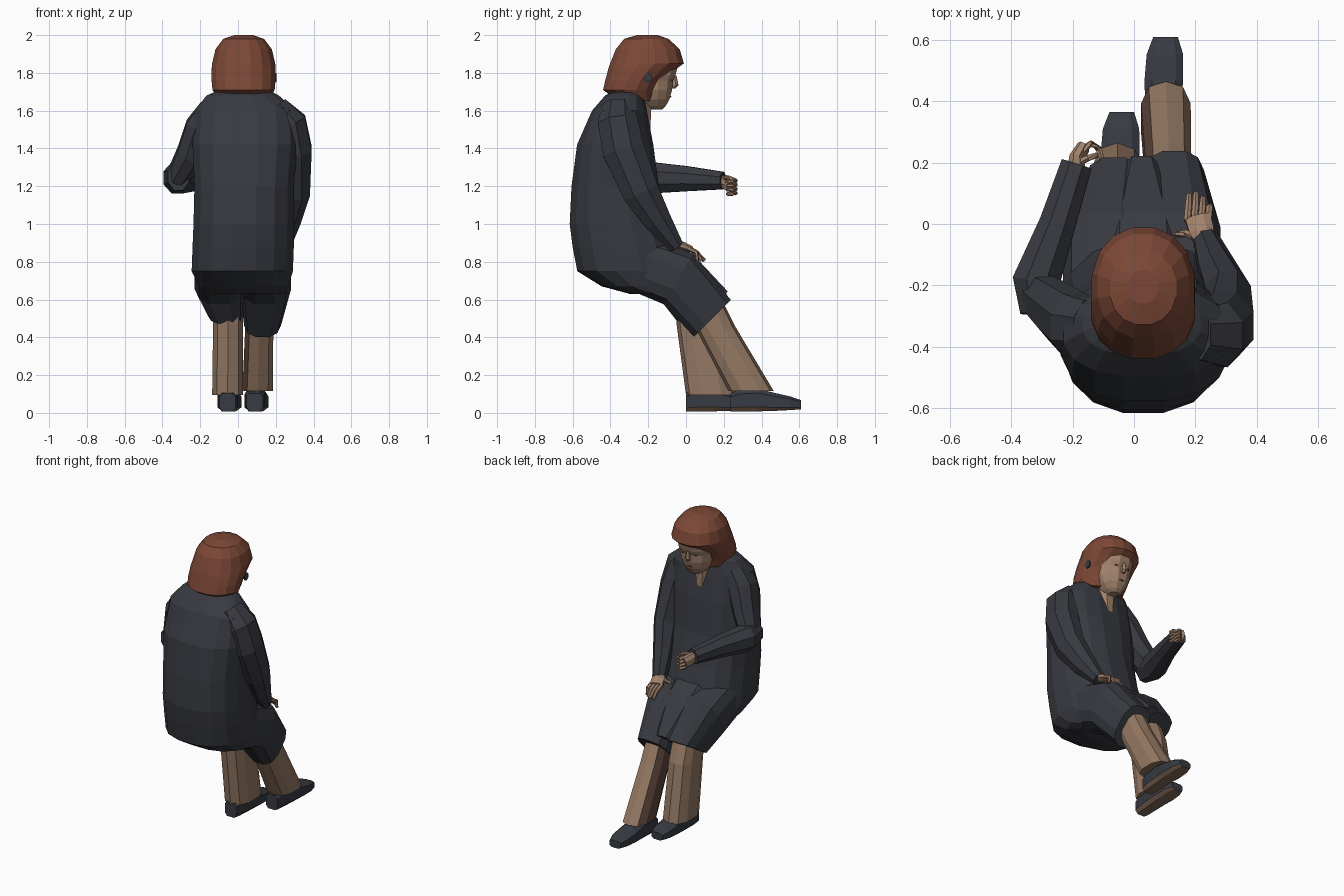
import bpy, bmesh, math
from mathutils import Vector as V


def material(name, rgb):
    m = bpy.data.materials.new(name)
    m.diffuse_color = (*rgb, 1)
    return m


COAT = material("charcoal coat", (0.040, 0.042, 0.052))
HAIR = material("auburn hair", (0.20, 0.064, 0.037))
TAN = material("tan trousers", (0.30, 0.19, 0.125))
FOLD = material("dark brown trouser fold", (0.11, 0.06, 0.043))
SKIN = material("skin", (0.36, 0.225, 0.15))
SHOE = material("dark shoe", (0.038, 0.043, 0.054))
SOLE = material("brown sole", (0.22, 0.14, 0.10))
DARK = material("dark detail", (0.13, 0.07, 0.055))


def loft(name, rings, mat, n=12, power=2.0, mat2=None, rule=None):
    """Skin rings given as (centre, half-axis a, half-axis b)."""
    bm = bmesh.new()
    rows = []
    for c, a, b in rings:
        row = []
        for i in range(n):
            t = 2 * math.pi * (i + 0.5) / n
            ct, st = math.cos(t), math.sin(t)
            p = math.copysign(abs(ct) ** (2 / power), ct)
            q = math.copysign(abs(st) ** (2 / power), st)
            row.append(bm.verts.new(V(c) + V(a) * p + V(b) * q))
        rows.append(row)
    for r0, r1 in zip(rows, rows[1:]):
        for i in range(n):
            bm.faces.new((r0[i], r0[(i + 1) % n], r1[(i + 1) % n], r1[i]))
    bm.faces.new(rows[0])
    bm.faces.new(rows[-1])
    bmesh.ops.recalc_face_normals(bm, faces=bm.faces)
    if rule:  # faces picked by direction or height take the second colour
        for f in bm.faces:
            f.material_index = int(rule(f))
    me = bpy.data.meshes.new(name)
    bm.to_mesh(me)
    bm.free()
    me.materials.append(mat)
    if mat2:
        me.materials.append(mat2)
    ob = bpy.data.objects.new(name, me)
    bpy.context.collection.objects.link(ob)
    return ob


def stack(name, rows, mat, n=12, power=2.3, mat2=None, rule=None):
    """Horizontal rings (z, x0, x1, y0, y1)."""
    return loft(name, [(((x0 + x1) / 2, (y0 + y1) / 2, z), ((x1 - x0) / 2, 0, 0), (0, (y1 - y0) / 2, 0))
                       for z, x0, x1, y0, y1 in rows], mat, n, power, mat2, rule)


def tube(name, pts, mat, n=8):
    """Tube through (x, y, z, side radius, other radius)."""
    ps = [V(p[:3]) for p in pts]
    rings = []
    for i, p in enumerate(pts):
        t = (ps[min(i + 1, len(ps) - 1)] - ps[max(i - 1, 0)]).normalized()
        a = (V((1, 0, 0)) - t * t.x).normalized()
        rings.append((ps[i], a * p[3], t.cross(a) * p[4]))
    return loft(name, rings, mat, n)


# Coat body
stack("coat_body", [
    (1.715, -0.09, 0.15, -0.37, -0.235), (1.68, -0.17, 0.22, -0.43, -0.22),
    (1.6, -0.235, 0.31, -0.50, -0.205), (1.42, -0.245, 0.32, -0.58, -0.17),
    (1.2, -0.235, 0.30, -0.61, -0.14), (1.0, -0.24, 0.30, -0.62, -0.09),
    (0.88, -0.245, 0.30, -0.605, -0.05), (0.75, -0.25, 0.295, -0.58, -0.02),
    (0.67, -0.21, 0.27, -0.45, -0.02), (0.63, -0.18, 0.25, -0.30, -0.02)], COAT, 16, 2.35)

# Coat skirt over each thigh, rings tilted along the legs
for side, mid, end, hem in (("left", -0.095, -0.065, ((0.09, 0.55), (0.13, 0.08))),
                            ("right", 0.145, 0.13, ((0.14, 0.50), (0.10, 0.10)))):
    (hy, hz), (vy, vz) = hem
    loft("coat_skirt_" + side, [
        ((mid, -0.32, 0.815), (0.14, 0, 0), (0, 0.07, 0.13)),
        ((mid, -0.04, 0.71), (0.14, 0, 0), (0, 0.08, 0.138)),
        ((end, hy, hz), (0.10, 0, 0), (0, vy, vz))], COAT, 12, 2.8)
# Cloth spanning the lap between the thighs
loft("coat_lap", [((0.03, -0.2, 0.84), (0.16, 0, 0), (0, 0.06, 0.12)),
                  ((0.03, -0.02, 0.73), (0.14, 0, 0), (0, 0.06, 0.115)),
                  ((0.025, 0.16, 0.595), (0.06, 0, 0), (0, 0.065, 0.05))], COAT, 8, 3)

# Sleeves
tube("sleeve_right", [(0.20, -0.36, 1.62, 0.07, 0.09), (0.27, -0.36, 1.535, 0.10, 0.115),
                      (0.298, -0.33, 1.39, 0.10, 0.12), (0.307, -0.24, 1.17, 0.08, 0.105),
                      (0.27, -0.15, 1.02, 0.065, 0.078), (0.235, -0.05, 0.88, 0.044, 0.042)], COAT)
tube("sleeve_left_upper", [(-0.14, -0.34, 1.61, 0.07, 0.10), (-0.195, -0.33, 1.51, 0.09, 0.115),
                           (-0.25, -0.285, 1.37, 0.08, 0.105), (-0.325, -0.225, 1.24, 0.062, 0.08)], COAT)
tube("sleeve_left_forearm", [(-0.315, -0.29, 1.25, 0.06, 0.078), (-0.32, -0.19, 1.245, 0.083, 0.09),
                             (-0.25, 0.0, 1.24, 0.064, 0.072), (-0.187, 0.195, 1.23, 0.055, 0.05)], COAT)

# Trousers, the right one with a dark fold along its inner side
stack("trouser_left", [(0.6, -0.13, 0.03, -0.06, 0.15), (0.47, -0.135, 0.03, -0.05, 0.20),
                       (0.095, -0.14, 0.03, 0.0, 0.265)], TAN, 10, 2.6)
stack("trouser_right", [(0.6, 0.04, 0.19, 0.0, 0.19), (0.45, 0.035, 0.19, 0.05, 0.265),
                        (0.115, 0.02, 0.188, 0.225, 0.465)], TAN, 10, 2.6,
      FOLD, lambda f: f.normal.x < -0.8)


# Shoes: heel to toe sections with brown soles
def shoe(name, x, heel, length):
    rows = [(0, 0.045, 0.10), (0.12, 0.055, 0.12), (0.4, 0.06, 0.125),
            (0.62, 0.066, 0.10), (0.85, 0.062, 0.075), (1, 0.042, 0.05)]
    loft(name, [((x + 0.015 * t, heel + length * t, 0.006 + 0.022 * t * t + h / 2 - 0.01 * t),
                 (w, 0, 0), (0, 0, h / 2)) for t, w, h in rows], SHOE, 8, 3.6,
         SOLE, lambda f: f.normal.z < -0.6)


shoe("shoe_left", -0.055, 0.0, 0.365)
shoe("shoe_right", 0.088, 0.235, 0.375)

# Head, neck and collar opening
stack("neck", [(1.5, -0.01, 0.07, -0.30, -0.185), (1.6, -0.03, 0.10, -0.32, -0.18),
               (1.72, -0.04, 0.10, -0.32, -0.15)], SKIN, 8)
stack("face", [(1.85, -0.08, 0.14, -0.3, -0.035), (1.79, -0.085, 0.145, -0.3, -0.052),
               (1.76, -0.08, 0.14, -0.3, -0.066), (1.71, -0.075, 0.135, -0.3, -0.07),
               (1.66, -0.055, 0.115, -0.28, -0.085), (1.625, -0.025, 0.085, -0.24, -0.105),
               (1.607, 0.0, 0.06, -0.2, -0.125)], SKIN, 12)
stack("nose", [(1.785, 0.022, 0.038, -0.1, -0.05), (1.735, 0.012, 0.048, -0.1, -0.04),
               (1.718, 0.018, 0.042, -0.1, -0.055)], SKIN, 6)
stack("mouth", [(1.677, 0.005, 0.055, -0.12, -0.075), (1.671, 0.005, 0.055, -0.12, -0.078)], DARK, 8)
for s in (-1, 1):
    x = 0.03 + s * 0.043
    stack("eye", [(1.766, x - 0.013, x + 0.013, -0.1, -0.066),
                  (1.758, x - 0.013, x + 0.013, -0.1, -0.069)], DARK, 6)
# Dark ear patch in the hair
loft("ear_patch", [((x, -0.2, 1.775), (0, 0.022, 0), (0, 0, 0.026)) for x in (0.195, 0.204)], SHOE, 8)

# Bobbed hair, cut back around the face
stack("hair", [(2.0, -0.02, 0.08, -0.26, -0.15), (1.98, -0.08, 0.14, -0.33, -0.09),
               (1.925, -0.122, 0.182, -0.375, -0.03), (1.85, -0.14, 0.2, -0.405, -0.008),
               (1.82, -0.143, 0.202, -0.415, -0.05), (1.76, -0.143, 0.202, -0.43, -0.12),
               (1.71, -0.138, 0.197, -0.442, -0.15), (1.68, -0.12, 0.18, -0.40, -0.16),
               (1.65, -0.09, 0.15, -0.27, -0.18)], HAIR, 16, 2.15)

# Right hand resting on the lap
tube("hand_right", [(0.237, -0.08, 0.905, 0.03, 0.026), (0.22, -0.02, 0.885, 0.044, 0.024),
                    (0.207, 0.025, 0.868, 0.045, 0.018)], SKIN)
for i in range(4):
    x = 0.173 + i * 0.023
    tip = (0.095, 0.10, 0.085, 0.06)[i]
    tube("finger_right", [(x, 0.01, 0.872, 0.012, 0.013), (x + 0.004, 0.055, 0.85, 0.012, 0.012),
                          (x + 0.006, tip, 0.805, 0.009, 0.009)], SKIN, 6)
tube("thumb_right", [(0.205, -0.04, 0.888, 0.016, 0.016), (0.165, -0.03, 0.882, 0.012, 0.013),
                     (0.135, -0.035, 0.875, 0.009, 0.009)], SKIN, 6)

# Left hand, loosely curled
tube("hand_left", [(-0.188, 0.17, 1.23, 0.034, 0.03), (-0.187, 0.215, 1.22, 0.026, 0.042),
                   (-0.165, 0.25, 1.205, 0.022, 0.042)], SKIN)
for i in range(4):
    z = 1.235 - i * 0.022
    tube("finger_left", [(-0.17, 0.24, z, 0.013, 0.012), (-0.14, 0.262, z - 0.005, 0.013, 0.012),
                         (-0.115, 0.245, z - 0.01, 0.012, 0.012),
                         (-0.105, 0.215, z - 0.01, 0.009, 0.009)], SKIN, 6)
tube("thumb_left", [(-0.185, 0.2, 1.24, 0.014, 0.013), (-0.15, 0.215, 1.248, 0.012, 0.012),
                    (-0.12, 0.225, 1.24, 0.009, 0.009)], SKIN, 6)
